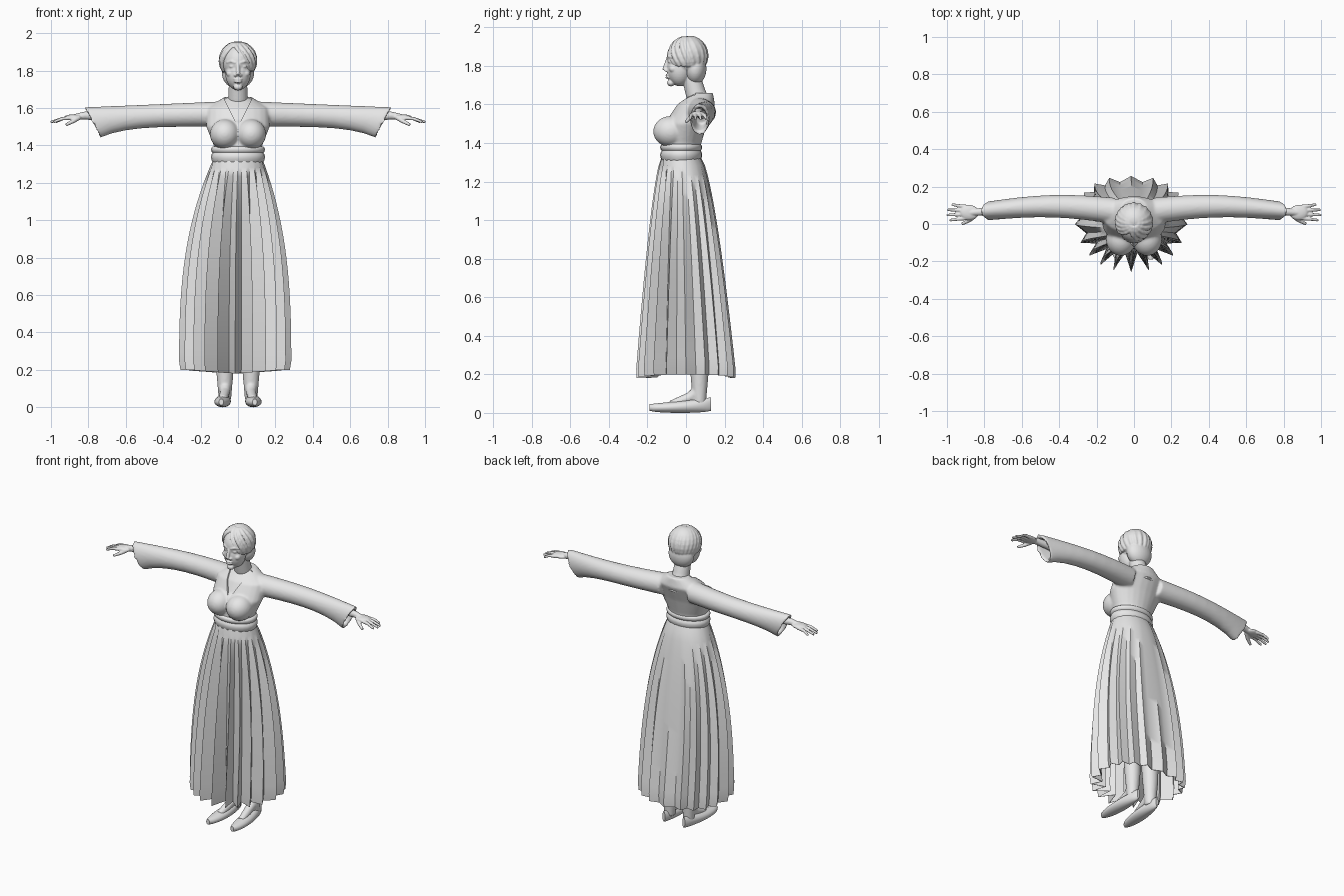
import bpy, bmesh
from math import sin, cos, pi, tau, radians, copysign
from mathutils import Vector, Matrix

cube = bpy.data.objects.get("Cube")
if cube:
    bpy.data.objects.remove(cube)

grey = bpy.data.materials.new("plain grey")
grey.use_nodes = True
grey.diffuse_color = (0.8, 0.8, 0.8, 1)
grey.node_tree.nodes["Principled BSDF"].inputs["Base Color"].default_value = grey.diffuse_color


def circle(count=24):
    return [(cos(tau * i / count), sin(tau * i / count)) for i in range(count)]


def steps(count):
    """Evenly spaced fractions from zero to one."""
    return [i / (count - 1) for i in range(count)]


def oval(z, centre_y, radius_x, radius_y):
    return [Vector((radius_x * c, centre_y + radius_y * s, z)) for c, s in circle()]


def loft(bm, rings, cap=True):
    """Skin a list of equal rings with quads."""
    rows = [[bm.verts.new(point) for point in ring] for ring in rings]
    for low, high in zip(rows, rows[1:]):
        for i in range(len(low)):
            bm.faces.new((low[i - 1], low[i], high[i], high[i - 1]))
    if cap:
        bm.faces.new(rows[0][::-1])
        bm.faces.new(rows[-1])


def tube(bm, points, start_radius, end_radius):
    """Tapering limb through a few points."""
    points = [Vector(p) for p in points]
    side = (points[1] - points[0]).orthogonal()
    last = len(points) - 1
    rings = []
    for i, point in enumerate(points):
        along = (points[min(i + 1, last)] - points[max(i - 1, 0)]).normalized()
        side = (side - along * side.dot(along)).normalized()
        other = along.cross(side)
        radius = start_radius + (end_radius - start_radius) * i / last
        rings.append([point + radius * (side * c + other * s) for c, s in circle()])
    loft(bm, rings)


def ball(bm, centre, radii):
    matrix = Matrix.Translation(centre) @ Matrix.Diagonal((*radii, 1))
    bmesh.ops.create_uvsphere(bm, u_segments=32, v_segments=20, radius=1, matrix=matrix)


def finish(name, bm, voxel=0, smooth=0, thickness=0, cutter=None):
    """Turn a bmesh into a finished, shaded object."""
    bmesh.ops.recalc_face_normals(bm, faces=bm.faces[:])
    mesh = bpy.data.meshes.new(name)
    bm.to_mesh(mesh)
    bm.free()
    part = bpy.data.objects.new(name, mesh)
    bpy.context.collection.objects.link(part)
    if voxel:
        blend = part.modifiers.new("blend", 'REMESH')
        blend.mode, blend.voxel_size = 'VOXEL', voxel
    if smooth:
        soften = part.modifiers.new("soften", 'SMOOTH')
        soften.factor, soften.iterations = 0.5, smooth
    if thickness:
        part.modifiers.new("cloth", 'SOLIDIFY').thickness = thickness
    if cutter:
        cut = part.modifiers.new("cut", 'BOOLEAN')
        cut.object, cut.operation, cut.solver = cutter, 'DIFFERENCE', 'EXACT'
    graph = bpy.context.evaluated_depsgraph_get()
    baked = bpy.data.meshes.new_from_object(part.evaluated_get(graph))
    part.modifiers.clear()
    part.data = baked
    baked.materials.clear()
    baked.materials.append(grey)
    bpy.ops.object.select_all(action='DESELECT')
    part.select_set(True)
    bpy.context.view_layer.objects.active = part
    bpy.ops.object.shade_smooth_by_angle(angle=radians(45))
    return part


# Neckline cutter: a V-shaped prism
bm = bmesh.new()
loft(bm, [[Vector((x, y, z)) for x, z in ((0, 1.5), (0.1, 1.7), (-0.1, 1.7))] for y in (-0.3, 0.05)])
neckline = finish("neckline_cutter", bm)
neckline.hide_render = True


# Bodice: torso, bust and hollow bell sleeves blended together
def sleeve_ring(side, t, scale=1):
    flare = t ** 4
    top, bottom = 1.635 - 0.03 * t, 1.5 - 0.06 * flare
    middle, half = (top + bottom) / 2, scale * (top - bottom) / 2
    depth = scale * (0.07 - 0.02 * t)
    return [Vector((side * (0.1 + 0.68 * t + 0.04 * flare * s),
                    0.07 + 0.025 * sin(pi * t) + depth * c, middle + half * s)) for c, s in circle()]


torso = [(1.33, -0.03, 0.12, 0.1), (1.4, -0.02, 0.13, 0.1), (1.5, 0, 0.17, 0.11),
         (1.6, 0.05, 0.17, 0.1), (1.66, 0.08, 0.07, 0.06)]
bm = bmesh.new()
loft(bm, [oval(*ring) for ring in torso])
for side in (1, -1):
    ball(bm, (side * 0.07, -0.08, 1.46), (0.08, 0.09, 0.08))
    outside = [sleeve_ring(side, t) for t in steps(9)]
    loft(bm, outside + [sleeve_ring(side, 0.99, 0.75), sleeve_ring(side, 0.85, 0.6)])
finish("bodice", bm, voxel=0.007, smooth=8, cutter=neckline)
bpy.data.objects.remove(neckline)

# Chest under the neckline
bm = bmesh.new()
inset = 0.012
loft(bm, [oval(z, y, width - inset, depth - inset) for z, y, width, depth in torso])
ball(bm, (0, -0.05, 1.47), (0.07, 0.07, 0.07))
finish("chest", bm, voxel=0.008, smooth=4)

# Sash: two soft folds around the waist
bm = bmesh.new()
rings = []
for t in steps(17):
    radius = 0.132 + 0.012 * abs(sin(tau * t ** 1.4)) ** 0.5
    rings.append(oval(1.305 + 0.09 * t, -0.025, radius, radius - 0.035))
loft(bm, rings)
finish("sash", bm)


# Skirt: waist oval opening into a pleated hem, with deeper folds in front
def skirt_ring(t):
    spread_x, spread_y = 1 - (1 - t) ** 2.8, t ** 0.65
    ring = []
    for i, (c, s) in enumerate(circle(40)):
        front = max(0, -s)
        fold = 1 - (i % 2) * (0.12 + 0.28 * front)
        if t == 1:
            fold *= 0.975
        hem_x = fold * (1 - 0.2 * front) * 0.3 * copysign(abs(c) ** 0.8, c) - 0.015
        hem_y = fold * 0.262 * copysign(abs(s) ** 0.8, s)
        ring.append(Vector((0.13 * c * (1 - spread_x) + hem_x * spread_x,
                            (0.1 * s - 0.025) * (1 - spread_y) + hem_y * spread_y,
                            1.33 - (1.15 - 0.02 * abs(c)) * t)))
    return ring


bm = bmesh.new()
loft(bm, [skirt_ring(t) for t in steps(25)], cap=False)
finish("skirt", bm, thickness=0.004)


# Legs, shoes and hands, one of each per side
def shoe_ring(side, t):
    swell = sin(pi * (0.02 + 0.96 * t))
    width = 0.048 * swell ** 0.5 * (1 - 0.2 * t)
    sole, rim = 0.02 * (1 - swell ** 0.3), 0.045 + 0.035 * t
    y = 0.32 * t - 0.19
    return [Vector((side * (0.08 - 0.05 * y) + width * c, y, (sole + rim + (rim - sole) * s) / 2))
            for c, s in circle()]


for side, label in ((1, "left"), (-1, "right")):
    leg_x, hand_x = side * 0.07, side * 0.88
    bm = bmesh.new()
    tube(bm, [(leg_x, 0.07, 0.04), (leg_x, 0.07, 0.2), (leg_x, 0.06, 0.5), (leg_x, 0, 1.1)], 0.033, 0.075)
    tube(bm, [(side * 0.08, -0.08, 0.04), (leg_x, 0.02, 0.08), (leg_x, 0.07, 0.12)], 0.023, 0.032)
    finish(label + "_leg", bm, voxel=0.007, smooth=4)

    bm = bmesh.new()
    loft(bm, [shoe_ring(side, t) for t in steps(17)])
    finish(label + "_shoe", bm)

    bm = bmesh.new()
    tube(bm, [(side * 0.66, 0.08, 1.55), (side * 0.82, 0.065, 1.56), (hand_x, 0.06, 1.55)], 0.026, 0.016)
    ball(bm, (hand_x, 0.062, 1.55), (0.05, 0.04, 0.016))
    for k in range(4):
        root, tip = 0.032 + 0.02 * k, 0.02 + 0.028 * k
        reach = 1.003 - 0.01 * (k - 1.3) ** 2
        tube(bm, [(side * 0.89, root, 1.547), (side * 0.94, (root + tip) / 2, 1.543),
                  (side * reach, tip, 1.525)], 0.011, 0.007)
    tube(bm, [(side * 0.85, 0.045, 1.55), (hand_x, 0.02, 1.53), (side * 0.92, 0, 1.51)], 0.014, 0.008)
    finish(label + "_hand", bm, voxel=0.004, smooth=3)

# Head: skull, face, chin, neck, nose and lips
bm = bmesh.new()
ball(bm, (0, 0, 1.845), (0.083, 0.1, 0.098))
ball(bm, (0, -0.033, 1.785), (0.068, 0.066, 0.09))
ball(bm, (0, -0.078, 1.712), (0.024, 0.02, 0.018))
tube(bm, [(0, 0.09, 1.55), (0, 0.05, 1.66), (0, 0.01, 1.8)], 0.06, 0.045)
tube(bm, [(0, -0.094, 1.84), (0, -0.112, 1.778)], 0.008, 0.012)
for lip_z in (1.74, 1.753):
    ball(bm, (0, -0.093, lip_z), (0.023, 0.014, 0.006))
# Nostrils, eyes, cheeks and brows
for side in (1, -1):
    ball(bm, (side * 0.012, -0.1, 1.776), (0.01, 0.011, 0.008))
    ball(bm, (side * 0.03, -0.08, 1.822), (0.017, 0.013, 0.008))
    ball(bm, (side * 0.042, -0.066, 1.785), (0.022, 0.022, 0.02))
    tube(bm, [(side * 0.012, -0.094, 1.842), (side * 0.035, -0.09, 1.85),
              (side * 0.06, -0.066, 1.843)], 0.008, 0.006)
finish("head", bm, voxel=0.004, smooth=3)

# Hair: a cap, a full nape and locks swept back from a side parting
bm = bmesh.new()
ball(bm, (0, 0.022, 1.857), (0.098, 0.088, 0.1))
ball(bm, (0, 0.048, 1.785), (0.086, 0.058, 0.082))
for side, parting in ((1, -0.45), (-1, 0.3)):
    for lock in steps(9):
        path = []
        for t in steps(8):
            turn = parting + (pi - parting) * lock + 1.2 * (1 - lock) * t
            polar = 0.25 + 1.95 * t
            path.append((side * 0.092 * sin(polar) * sin(turn),
                         0.01 - 0.095 * sin(polar) * cos(turn), 1.856 + 0.093 * cos(polar)))
        tube(bm, path, 0.01, 0.014)
finish("hair", bm, voxel=0.005, smooth=2)
